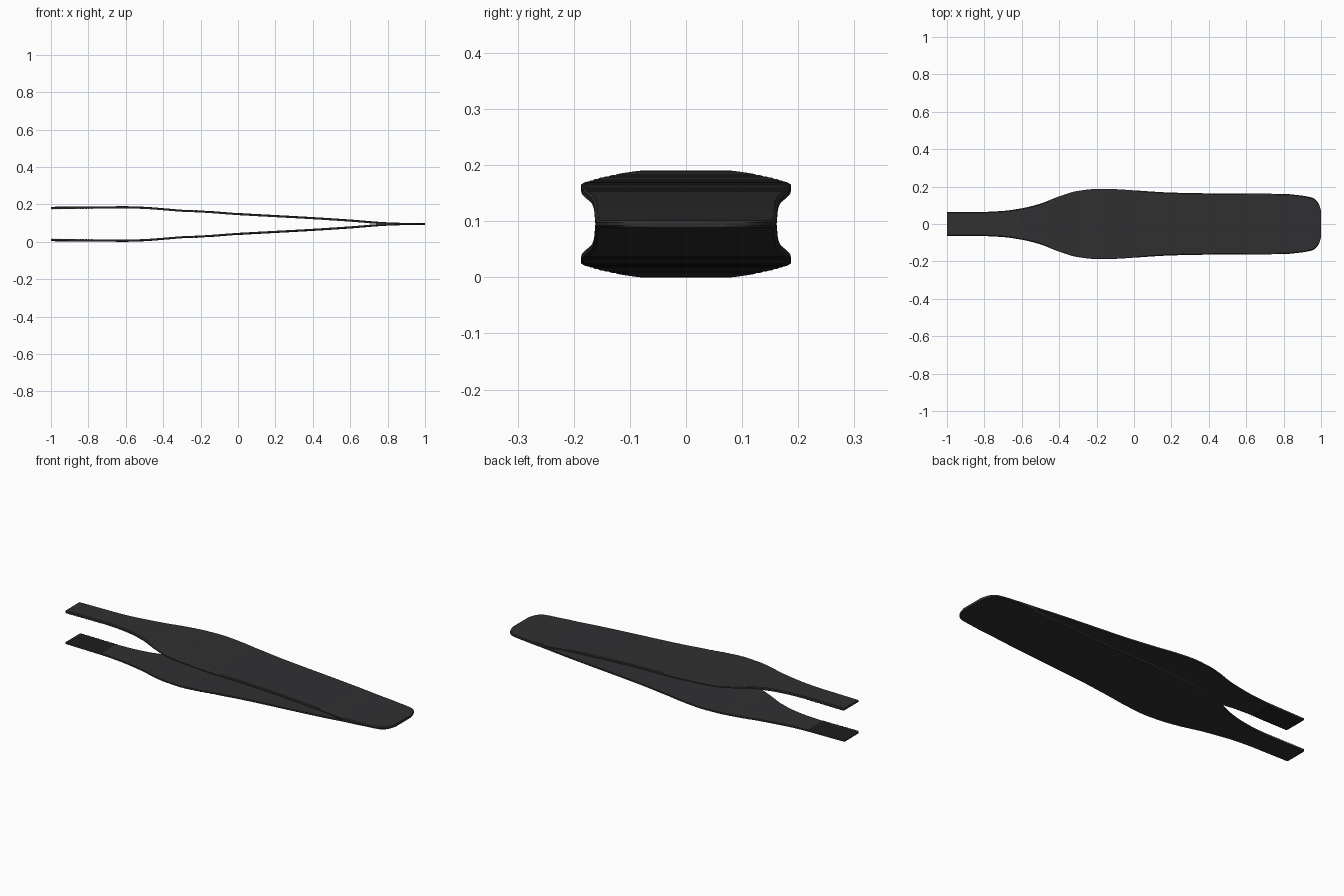
import bpy, bmesh, math

if "Cube" in bpy.data.objects:
    bpy.data.objects.remove(bpy.data.objects["Cube"])

MID = 0.095   # height of the mirror plane between the two arms

# half width and outer height (lower arm) along the length
WIDTH = [(-1, .064), (-.8, .065), (-.7, .070), (-.6, .084), (-.5, .109), (-.4, .148),
         (-.3, .177), (-.2, .187), (-.1, .186), (0, .180), (.2, .168), (.4, .164),
         (.8, .161), (.87, .155), (.95, .142), (.975, .126), (.99, .103), (1, .070)]
OUTER = [(-1, .003), (-.8, .001), (-.6, 0), (-.5, .003), (-.4, .010), (-.3, .018),
         (-.2, .022), (0, .036), (.2, .047), (.4, .058), (.6, .071), (.8, .086),
         (.88, .0885), (1, .0885)]


def curve(points, x):
    """Smooth interpolation with limited slopes, so nothing overshoots."""
    sec = [(b[1] - a[1]) / (b[0] - a[0]) for a, b in zip(points, points[1:])]

    def slope(k):
        if k == 0 or k == len(points) - 1:
            return sec[min(k, len(sec) - 1)]
        a, b = sec[k - 1], sec[k]
        return 0 if a * b <= 0 else 2 * a * b / (a + b)

    i = 0
    while i < len(points) - 2 and x > points[i + 1][0]:
        i += 1
    (x0, y0), (x1, y1) = points[i], points[i + 1]
    h = x1 - x0
    t = (x - x0) / h
    return (y0 * (1 + 2 * t) * (1 - t) ** 2 + slope(i) * h * t * (1 - t) ** 2
            + y1 * t * t * (3 - 2 * t) + slope(i + 1) * h * t * t * (t - 1))


def ring(i, x):
    w, z = curve(WIDTH, x), curve(OUTER, x)
    top = min(z + 0.0115, MID)
    if x < -0.77:                       # gripping teeth inside the tips
        top += 0.0025 * (i % 2)
    edge = z + 0.0035
    if -0.45 < x < 0:                   # shallow finger ribs on the outside
        z += 0.0006 * (1 - math.cos(2 * math.pi * i / 4))
    c = 0.005
    return [(x, -w + c, z), (x, w - c, z), (x, w, edge),
            (x, w, top), (x, -w, top), (x, -w, edge)]


def make_arm(name, mat, flip):
    xs = [-1 + 0.0075 * i for i in range(260)] + [.95 + .005 * i for i in range(11)]
    bm = bmesh.new()
    rings = []
    for i, x in enumerate(xs):
        pts = ring(i, x)
        if flip:
            pts = [(a, b, 2 * MID - z) for a, b, z in pts]
        rings.append([bm.verts.new(p) for p in pts])
    for a, b in zip(rings, rings[1:]):
        for k in range(6):
            bm.faces.new((a[k], a[(k + 1) % 6], b[(k + 1) % 6], b[k]))
    bm.faces.new(rings[0])
    bm.faces.new(rings[-1])
    bmesh.ops.recalc_face_normals(bm, faces=bm.faces)
    me = bpy.data.meshes.new(name)
    bm.to_mesh(me)
    bm.free()
    me.materials.append(mat)
    ob = bpy.data.objects.new(name, me)
    bpy.context.collection.objects.link(ob)
    bpy.ops.object.select_all(action='DESELECT')
    ob.select_set(True)
    bpy.context.view_layer.objects.active = ob
    bpy.ops.object.shade_smooth_by_angle(angle=math.radians(25))


black = bpy.data.materials.new("black_coating")
black.diffuse_color = (0.03, 0.03, 0.032, 1)
black.use_nodes = True
black.node_tree.nodes["Principled BSDF"].inputs["Base Color"].default_value = black.diffuse_color

# two mirrored spring arms that meet at the rounded end
make_arm("lower_arm", black, False)
make_arm("upper_arm", black, True)
